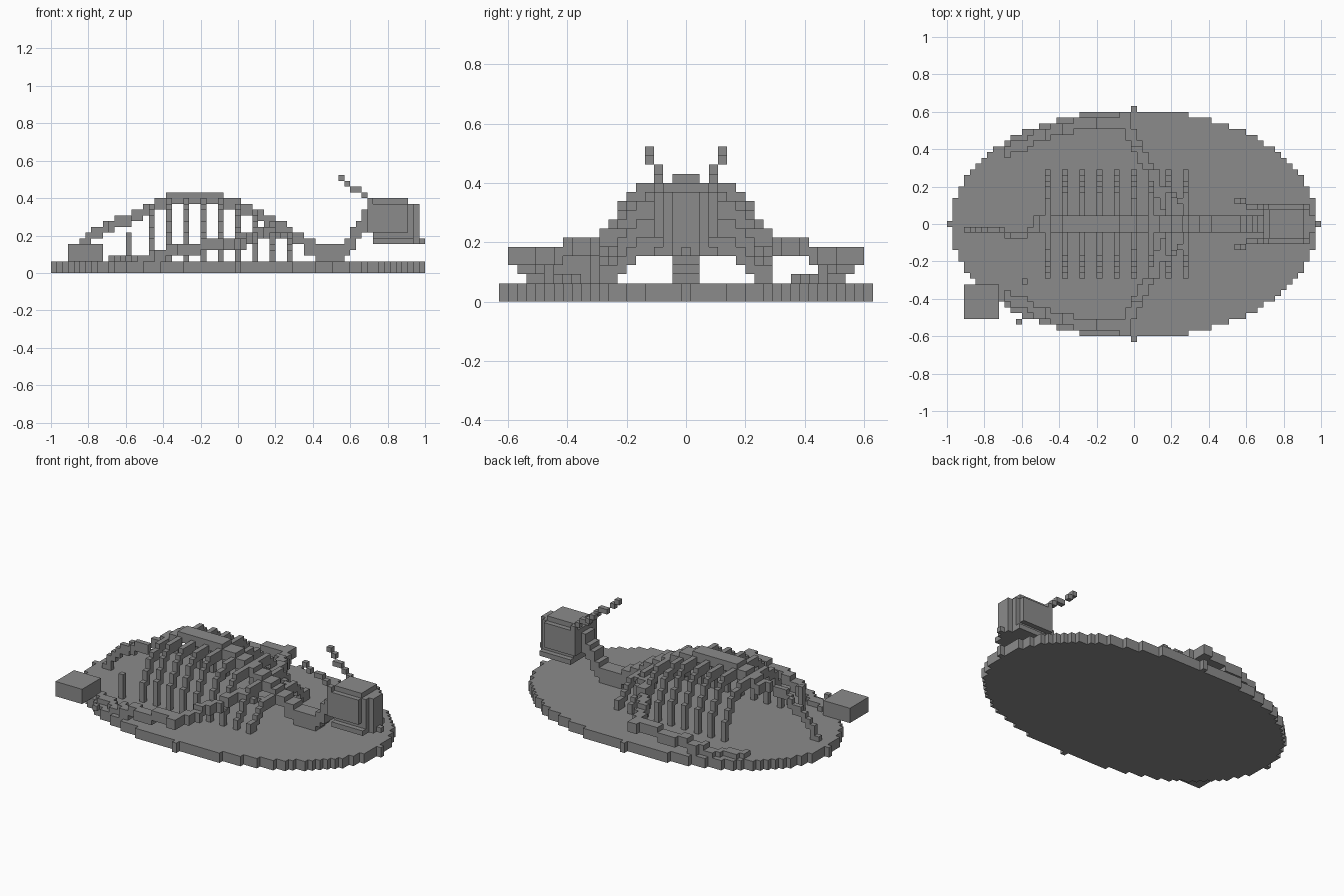
import bpy
from mathutils import Vector

if "Cube" in bpy.data.objects:
    bpy.data.objects.remove(bpy.data.objects["Cube"], do_unlink=True)

S = 2 / 65  # edge of one block

stone = bpy.data.materials.new("stone_grey")
stone.use_nodes = True
GREY = (0.26, 0.26, 0.26, 1)
stone.diffuse_color = GREY
stone.node_tree.nodes["Principled BSDF"].inputs["Base Color"].default_value = GREY


def build(name, cells):
    """Turn a set of block coordinates into a mesh made of its outer faces."""
    verts, faces = {}, []
    for c in cells:
        for axis in range(3):
            for side in (0, 1):
                near = list(c)
                near[axis] += 2 * side - 1
                if tuple(near) in cells:
                    continue
                u, v = (axis + 1) % 3, (axis + 2) % 3
                quad = []
                for du, dv in ((0, 0), (1, 0), (1, 1), (0, 1)):
                    p = list(c)
                    p[axis] += side
                    p[u] += du
                    p[v] += dv
                    quad.append(verts.setdefault(tuple(p), len(verts)))
                faces.append(quad if side else quad[::-1])
    mesh = bpy.data.meshes.new(name)
    mesh.from_pydata([((x - 0.5) * S, (y - 0.5) * S, z * S) for x, y, z in verts], [], faces)
    mesh.materials.append(stone)
    obj = bpy.data.objects.new(name, mesh)
    bpy.context.collection.objects.link(obj)
    return obj


def block(x, y, z):
    """Inclusive box of blocks."""
    return {(i, j, k) for i in range(x[0], x[1] + 1)
            for j in range(y[0], y[1] + 1) for k in range(z[0], z[1] + 1)}


DOT = {(0, 0, 0)}


def path(points, brush=DOT):
    """Blocks along a polyline, widened by a brush of offsets."""
    cells = set()
    for a, b in zip(points, points[1:]):
        a, b = Vector(a), Vector(b)
        steps = max(1, round(max(abs(d) for d in b - a)))
        for n in range(steps + 1):
            p = a.lerp(b, n / steps)
            cells |= {tuple(round(p[d]) + o[d] for d in range(3)) for o in brush}
    return {c for c in cells if c[2] >= 2}


def mirror(cells):
    return {(i, -j, k) for i, j, k in cells}


def pair(name, cells):
    build("left_" + name, cells)
    build("right_" + name, mirror(cells))


# Oval base and sign block
build("oval_base", {(i, j, k) for i, j, k in block((-32, 32), (-20, 20), (0, 1))
                    if (i / 32) ** 2 + (j / 20) ** 2 <= 1})
build("sign_block", block((-29, -24), (-16, -11), (2, 4)))
build("marker_post", block((-19, -19), (-10, -10), (2, 6)))
build("loose_chip", block((-20, -20), (-17, -17), (2, 2)))

# Tail, arched back and low neck
build("tail", path([(-29, -1, 2), (-28, -1, 4), (-25, -1, 7), (-20, -2, 9), (-17, -1, 10)],
                   block((0, 0), (0, 0), (-1, 0))))
build("backbone", path([(-17, 0, 10), (-12, 0, 13), (-5, 0, 13), (0, 0, 12), (3, 0, 10),
                        (6, 0, 9), (9, 0, 7), (12, 0, 5)],
                       block((0, 0), (-1, 1), (-1, 0))))
build("neck", path([(12, 0, 4), (15, 0, 3), (18, 0, 3), (20, 0, 5), (22, 0, 9), (24, 0, 9)],
                   block((0, 0), (-1, 1), (-1, 1))))

# Ribs, each sloping outward and then dropping to the base
for n, top in enumerate((11, 12, 12, 12, 12, 11, 10, 8, 6)):
    x = 3 * n - 15
    pair(f"rib_{n + 1}", path([(x, 2, top), (x, 4, top), (x, 6, top - 1), (x, 8, max(3, top - 4)),
                               (x, 9, max(3, top - 6)), (x, 9, 2)],
                              block((0, 0), (0, 0), (-1, 0))))

# Swept-back limbs
pair("upper_limb", path([(6, 3, 7), (4, 8, 7), (2, 12, 6), (0, 15, 5), (-1, 18, 5)],
                        block((-1, 0), (0, 0), (-1, 0))) | path([(9, 3, 6), (6, 6, 6)]))
pair("lower_limb", path([(-1, 19, 4), (-4, 18, 4), (-9, 18, 3), (-16, 16, 2), (-22, 13, 2)],
                        block((0, 0), (-1, 0), (0, 1))) - block((-30, -16), (0, 20), (3, 3)))

# Skull, jaw and horns
build("skull", block((24, 30), (-2, 2), (6, 11)) | block((24, 29), (-2, 2), (12, 12))
      | block((23, 29), (-3, 3), (7, 11)) | block((31, 31), (-1, 1), (6, 11)))
build("jaw", block((24, 30), (-3, 3), (5, 5)) | block((31, 31), (-1, 1), (5, 5))
      | block((32, 32), (0, 0), (5, 5)))
pair("horn", path([(23, 3, 12), (22, 3, 13), (20, 3, 14), (19, 4, 15), (18, 4, 16)]))
